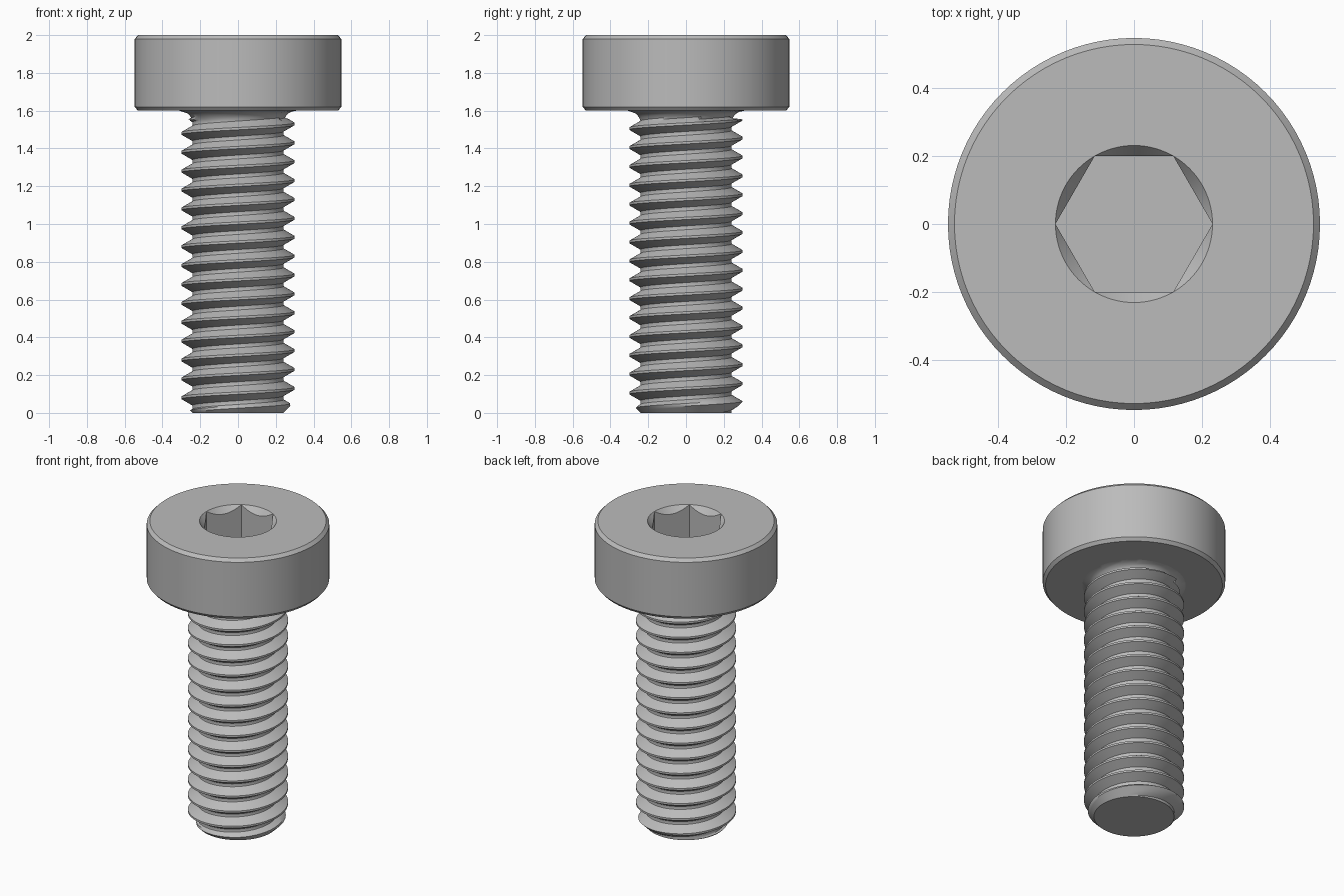
import bpy, bmesh, math

cube = bpy.data.objects.get("Cube")
if cube:
    bpy.data.objects.remove(cube, do_unlink=True)

TAU = math.tau
SEG = 96            # columns around the axis
PITCH = 0.1
CREST, ROOT = 0.3, 0.238
CREST_PHASE = 0.03  # height of a thread crest on the +x side
SHANK_TOP = 1.6
HEX_FLAT = 0.2      # half the width across flats
HEX_CORNER = HEX_FLAT / math.cos(math.pi / 6)

steel = bpy.data.materials.new("steel grey")
steel.use_nodes = True
colour = (0.5, 0.5, 0.5, 1)
steel.diffuse_color = colour
steel.node_tree.nodes["Principled BSDF"].inputs["Base Color"].default_value = colour


def loft(name, rows, point, angle):
    """Skin rows of points around the z axis; point(row, theta) gives (radius, z)."""
    bm = bmesh.new()
    grid = []
    for row in rows:
        ring = []
        for j in range(SEG + 1):
            t = TAU * j / SEG
            r, z = point(row, t)
            ring.append(bm.verts.new((r * math.cos(t), r * math.sin(t), z)))
        grid.append(ring)
    for a, b in zip(grid, grid[1:]):
        for j in range(SEG):
            bm.faces.new((a[j], a[j + 1], b[j + 1], b[j]))
    bmesh.ops.remove_doubles(bm, verts=bm.verts, dist=0.00005)
    bmesh.ops.recalc_face_normals(bm, faces=bm.faces)
    mesh = bpy.data.meshes.new(name)
    bm.to_mesh(mesh)
    bm.free()
    mesh.materials.append(steel)
    obj = bpy.data.objects.new(name, mesh)
    bpy.context.collection.objects.link(obj)
    bpy.ops.object.select_all(action='DESELECT')
    obj.select_set(True)
    bpy.context.view_layer.objects.active = obj
    bpy.ops.object.shade_smooth_by_angle(angle=math.radians(angle))
    return obj


# Head: chamfered disc with a countersunk hexagonal socket
def hex_radius(t):
    return HEX_FLAT / math.cos((t % (TAU / 6)) - TAU / 12)


def head_point(row, t):
    r, z = row
    if r == "hex":
        r = hex_radius(t)
        if z == "rim":
            z = 2 - 1.3 * (HEX_CORNER - r)
    return r, z


head_profile = [(0, 1.6), (0.53, 1.6), (0.547, 1.62), (0.547, 1.98), (0.528, 2.0),
                (HEX_CORNER, 2.0), ("hex", "rim"), ("hex", 1.73), (0, 1.73)]
loft("head", head_profile, head_point, 30)


# Threaded shank: helical ridge, chamfered tip, fillet under the head
def thread_radius(z, t):
    u = (z - CREST_PHASE) / PITCH - t / TAU
    d = abs(u - round(u)) * PITCH              # distance from the crest line
    r = CREST - max(0, d - PITCH / 16) * math.sqrt(3)
    root = ROOT + max(0, 0.012 - (PITCH / 2 - d)) * 0.4   # softened root
    return min(CREST, max(r, root))


def shank_point(k, t):
    z = CREST_PHASE + PITCH * (k + t / TAU)
    z = min(max(z, 0), SHANK_TOP)
    r = min(thread_radius(z, t), 0.24 + z)
    gap = SHANK_TOP - z
    if gap < 0.07:
        fillet = 0.31 - math.sqrt(0.07 ** 2 - (0.07 - gap) ** 2)
        r = max(fillet, ROOT) if gap < 0.045 else max(fillet, r)
    return r, z


steps = [0, 1 / 16, 0.2, 0.33, 0.4, 0.45, 0.55, 0.6, 0.67, 0.8, 15 / 16]
turns = [k + s for k in range(-2, 17) for s in steps]
loft("threaded_shank", turns, shank_point, 40)

# Flat end of the tip
bpy.ops.mesh.primitive_circle_add(vertices=SEG, radius=0.24, fill_type='NGON',
                                  location=(0, 0, 0.0005), rotation=(math.pi, 0, 0))
tip = bpy.context.object
tip.name = "tip_face"
tip.data.materials.append(steel)
